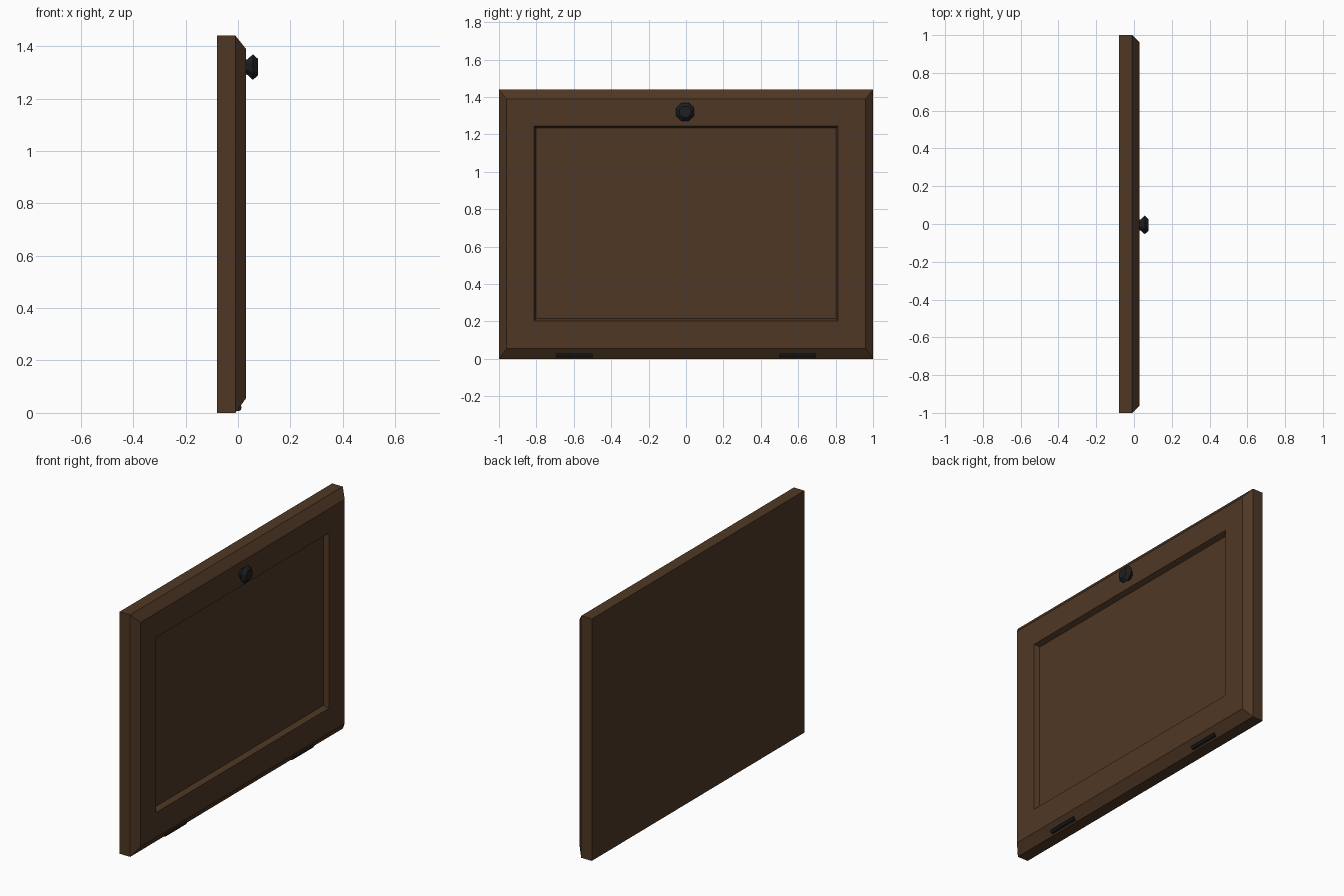
import bpy, bmesh, math
from mathutils import Matrix

if "Cube" in bpy.data.objects:
    bpy.data.objects.remove(bpy.data.objects["Cube"])


def material(name, color):
    m = bpy.data.materials.new(name)
    m.diffuse_color = (*color, 1)
    m.use_nodes = True
    m.node_tree.nodes["Principled BSDF"].inputs["Base Color"].default_value = m.diffuse_color
    return m


wood = material("dark brown wood", (0.078, 0.039, 0.018))
iron = material("black iron", (0.013, 0.013, 0.014))


def finish(bm, name, mat):
    bmesh.ops.recalc_face_normals(bm, faces=bm.faces)
    me = bpy.data.meshes.new(name)
    bm.to_mesh(me)
    bm.free()
    me.materials.append(mat)
    ob = bpy.data.objects.new(name, me)
    bpy.context.collection.objects.link(ob)
    return ob


def loft(bm, rings):
    """Skin closed rings of points and cap both ends."""
    vs = [[bm.verts.new(p) for p in r] for r in rings]
    n = len(vs[0])
    for a, b in zip(vs, vs[1:]):
        for i in range(n):
            j = (i + 1) % n
            bm.faces.new((a[i], a[j], b[j], b[i]))
    bm.faces.new(vs[0])
    bm.faces.new(vs[-1])


# Door panel: nested rectangles from back, over the chamfer, into the recess
# each row: x, half width, bottom z, top z
rows = [(-0.08, 1.0, 0.0, 1.44), (-0.01, 1.0, 0.0, 1.44),
        (0.03, 0.96, 0.055, 1.39), (0.03, 0.813, 0.203, 1.245),
        (0.0, 0.803, 0.216, 1.233)]
bm = bmesh.new()
loft(bm, [[(x, -w, b), (x, w, b), (x, w, t), (x, -w, t)] for x, w, b, t in rows])
finish(bm, "door_panel", wood)

# Faceted knob flaring out from the top rail
bm = bmesh.new()
N = 8
loft(bm, [[(x, -0.005 + r * math.cos(math.tau * (i + 0.5) / N),
            1.32 + r * math.sin(math.tau * (i + 0.5) / N)) for i in range(N)]
          for x, r in [(0.028, 0.03), (0.036, 0.032), (0.057, 0.053), (0.077, 0.033)]])
finish(bm, "knob", iron)

# Hinge barrels along the bottom edge
for side, label in ((-1, "left"), (1, "right")):
    bm = bmesh.new()
    bmesh.ops.create_cone(bm, cap_ends=True, segments=8, radius1=0.014,
                          radius2=0.014, depth=0.195,
                          matrix=Matrix.Translation((0.0, side * 0.598, 0.02))
                          @ Matrix.Rotation(math.pi / 2, 4, 'X'))
    finish(bm, "hinge_" + label, iron)
